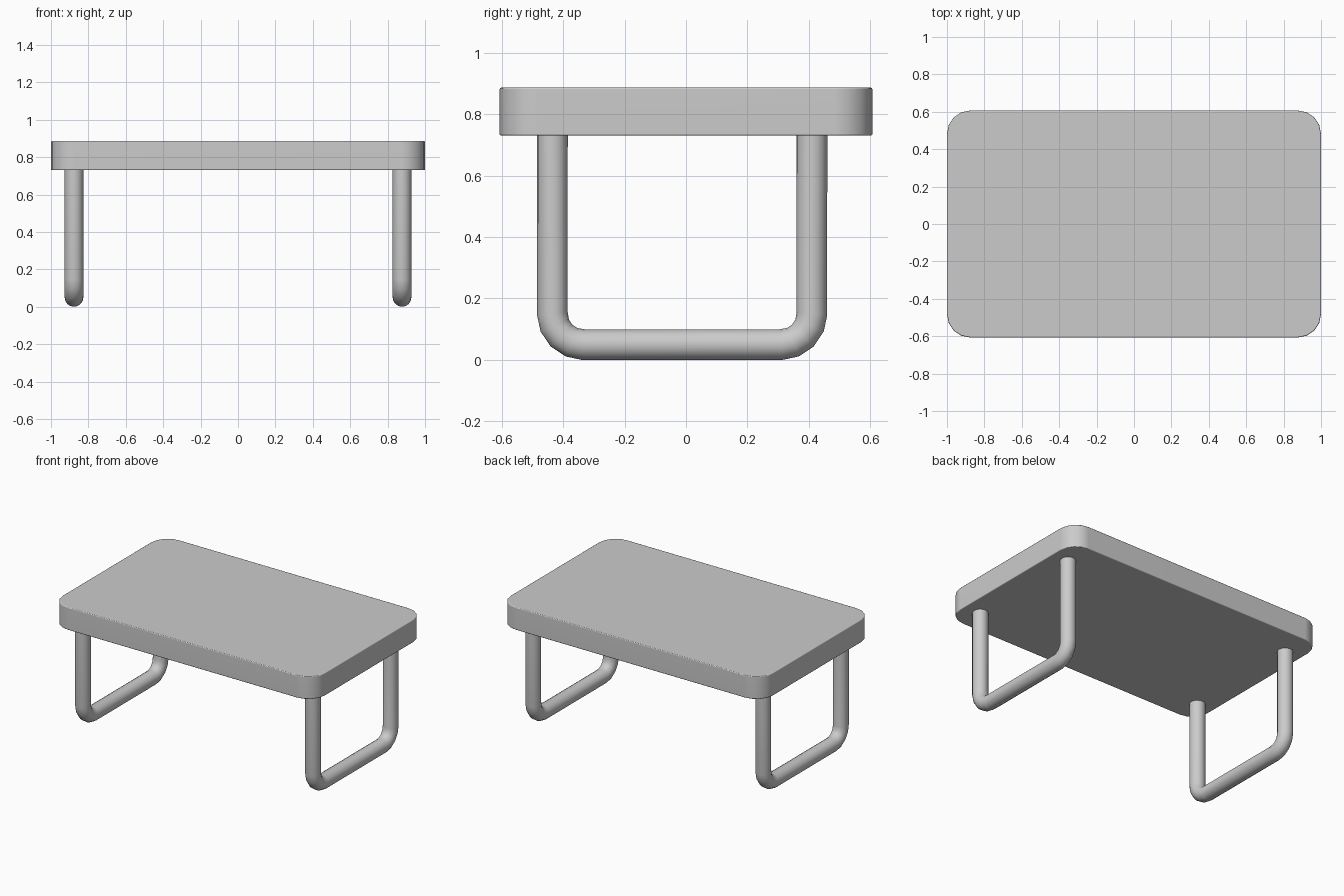
import bpy
import bmesh
import math

cube = bpy.data.objects.get("Cube")
if cube:
    bpy.data.objects.remove(cube, do_unlink=True)

grey = bpy.data.materials.new("light_grey")
grey.use_nodes = True
colour = (0.6, 0.6, 0.6, 1)
grey.diffuse_color = colour
grey.node_tree.nodes["Principled BSDF"].inputs["Base Color"].default_value = colour

BOTTOM, TOP = 0.73, 0.887
HALF_X, HALF_Y = 1.0, 0.607


def add_object(name, data):
    obj = bpy.data.objects.new(name, data)
    bpy.context.collection.objects.link(obj)
    data.materials.append(grey)
    return obj


def build_table_top():
    bm = bmesh.new()
    bmesh.ops.create_cube(bm, size=1)
    bmesh.ops.scale(bm, vec=(2 * HALF_X, 2 * HALF_Y, TOP - BOTTOM), verts=bm.verts)
    bmesh.ops.translate(bm, vec=(0, 0, (TOP + BOTTOM) / 2), verts=bm.verts)
    # rounded corners
    uprights = [e for e in bm.edges
                if abs(e.verts[0].co.z - e.verts[1].co.z) > 0.1]
    bmesh.ops.bevel(bm, geom=uprights, offset=0.125, offset_type='OFFSET',
                    segments=4, profile=0.5, affect='EDGES')
    # softened upper and lower rims
    rims = [e for e in bm.edges
            if abs(e.verts[0].co.z - e.verts[1].co.z) < 0.01]
    bmesh.ops.bevel(bm, geom=rims, offset=0.006, offset_type='OFFSET',
                    segments=2, profile=0.5, affect='EDGES')
    for face in bm.faces:
        face.smooth = True
    mesh = bpy.data.meshes.new("table_top")
    bm.to_mesh(mesh)
    bm.free()
    obj = add_object("table_top", mesh)
    obj.modifiers.new("even_shading", 'WEIGHTED_NORMAL')


def build_leg(name, x):
    # U-shaped tube: down, round the bend, along the floor and up again
    radius, bend, steps = 0.05, 0.1, 4
    back, front = 0.41, -0.435
    path = [(front, BOTTOM + 0.03)]
    for centre_y, start in ((front + bend, math.pi), (back - bend, 1.5 * math.pi)):
        for i in range(steps + 1):
            a = start + i * math.pi / 2 / steps
            path.append((centre_y + bend * math.cos(a),
                         radius + bend + bend * math.sin(a)))
    path.append((back, BOTTOM + 0.03))

    curve = bpy.data.curves.new(name, 'CURVE')
    curve.dimensions = '3D'
    curve.bevel_depth = radius
    curve.bevel_resolution = 6
    curve.use_fill_caps = True
    spline = curve.splines.new('POLY')
    spline.points.add(len(path) - 1)
    for point, (y, z) in zip(spline.points, path):
        point.co = (x, y, z, 1)
    spline.use_smooth = True
    add_object(name, curve)


build_table_top()
for side, sign in (("left", 1), ("right", -1)):
    build_leg(side + "_leg", sign * 0.877)
